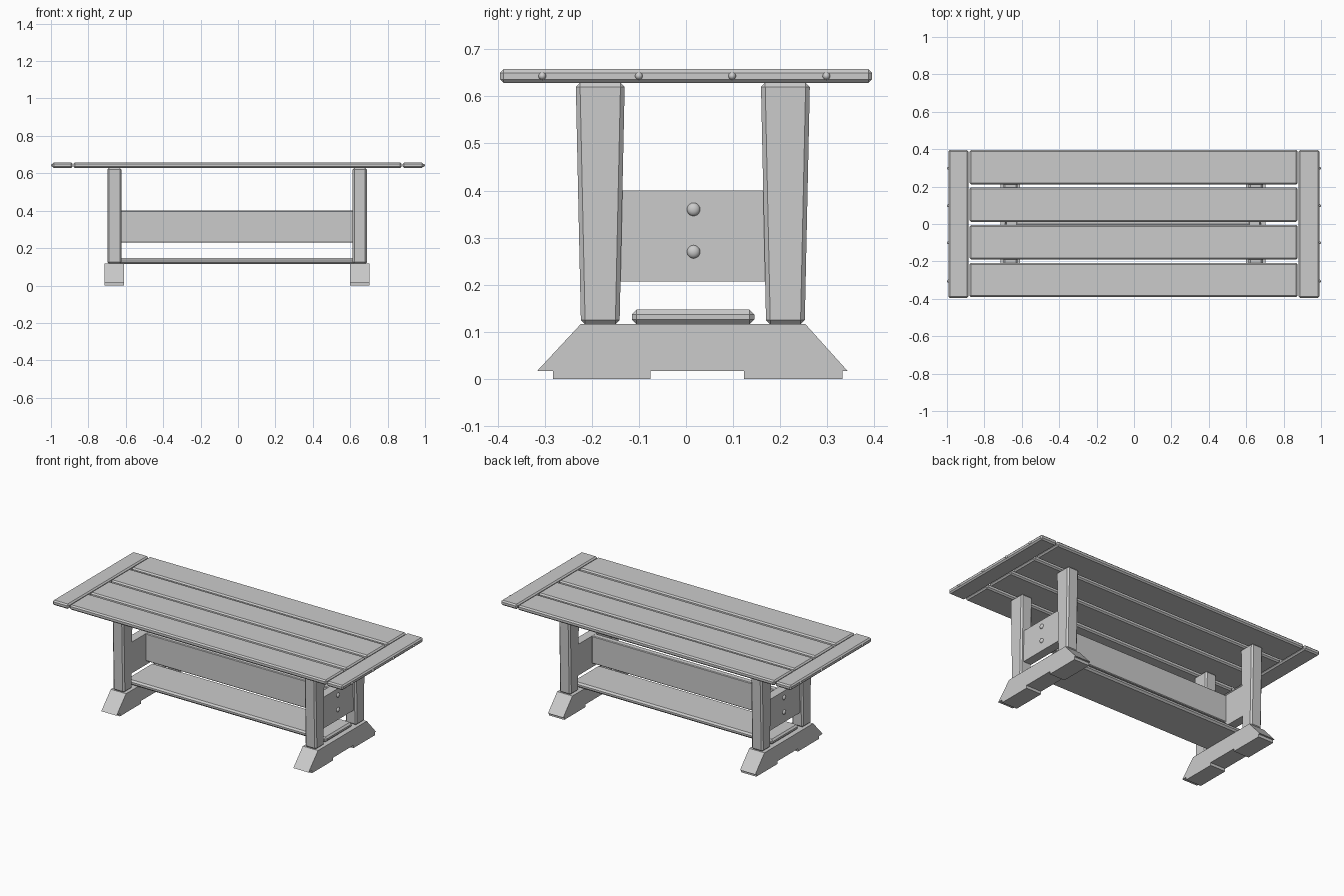
import bpy, bmesh, math
from mathutils import Matrix

if "Cube" in bpy.data.objects:
    bpy.data.objects.remove(bpy.data.objects["Cube"])


def finish(name, bm, bevel=0.0):
    bmesh.ops.recalc_face_normals(bm, faces=bm.faces)
    me = bpy.data.meshes.new(name)
    bm.to_mesh(me)
    bm.free()
    ob = bpy.data.objects.new(name, me)
    bpy.context.collection.objects.link(ob)
    if bevel:
        m = ob.modifiers.new("chamfer", "BEVEL")
        m.width = bevel
        m.segments = 1
        m.limit_method = 'ANGLE'
    return ob


def extrude_x(name, profile, x0, x1, bevel=0.0):
    """Extrude a (y, z) outline from x0 to x1."""
    bm = bmesh.new()
    face = bm.faces.new([bm.verts.new((x0, y, z)) for y, z in profile])
    out = bmesh.ops.extrude_face_region(bm, geom=[face])
    vs = [v for v in out["geom"] if isinstance(v, bmesh.types.BMVert)]
    bmesh.ops.translate(bm, verts=vs, vec=(x1 - x0, 0, 0))
    return finish(name, bm, bevel)


def board(name, x0, x1, y0, y1, z0, z1, bevel=0.0):
    return extrude_x(name, [(y0, z0), (y1, z0), (y1, z1), (y0, z1)], x0, x1, bevel)


def bolt(name, x, y, z, r, depth):
    """Rounded bolt head, sphere squashed along x."""
    bm = bmesh.new()
    bmesh.ops.create_uvsphere(bm, u_segments=16, v_segments=10, radius=1)
    bm.transform(Matrix.Translation((x, y, z)) @ Matrix.Diagonal((depth, r, r, 1)))
    for f in bm.faces:
        f.smooth = True
    finish(name, bm)


# Table top: four long planks
TOP0, TOP1 = 0.628, 0.658
for i, y in enumerate((-0.299, -0.097, 0.104, 0.304)):
    board(f"top_plank_{i + 1}", -0.88, 0.875, y - 0.092, y + 0.091, TOP0, TOP1, 0.008)

# Breadboard ends with bolt heads
for side, x0, x1 in (("left", -0.993, -0.885), ("right", 0.88, 0.991)):
    board(f"end_board_{side}", x0, x1, -0.395, 0.395, TOP0, TOP1, 0.008)
    s = -1 if side == "left" else 1
    for i, y in enumerate((-0.305, -0.1, 0.098, 0.298)):
        bolt(f"end_bolt_{side}_{i + 1}", s * 0.991, y, 0.643, 0.008, 0.009)

# Trestles
FOOT = [(-0.316, 0.017), (-0.282, 0.017), (-0.282, 0), (-0.075, 0), (-0.075, 0.017),
        (0.123, 0.017), (0.123, 0), (0.332, 0), (0.332, 0.017), (0.343, 0.017),
        (0.253, 0.117), (-0.223, 0.117)]
for side, s, cx in (("left", -1, -0.661), ("right", 1, 0.651)):
    extrude_x(f"foot_{side}", FOOT, cx - 0.052, cx + 0.052)
    # Tapered legs, wider at the top
    for end, c in (("front", -0.182), ("back", 0.211)):
        extrude_x(f"{end}_leg_{side}",
                  [(c - 0.041, 0.116), (c + 0.041, 0.116),
                   (c + 0.052, 0.629), (c - 0.052, 0.629)],
                  cx - 0.038, cx + 0.038, 0.009)
    # Cross board between the legs, with two bolts
    outer, inner = cx + s * 0.02, cx - s * 0.034
    board(f"cross_board_{side}", min(outer, inner), max(outer, inner), -0.15, 0.18, 0.207, 0.40)
    for i, z in enumerate((0.27, 0.36)):
        bolt(f"cross_bolt_{side}_{i + 1}", outer, 0.016, z, 0.014, 0.01)

# Long stretcher and low shelf
board("stretcher", -0.63, 0.62, -0.003, 0.035, 0.23, 0.40, 0.004)
board("low_shelf", -0.69, 0.68, -0.115, 0.145, 0.116, 0.147, 0.01)
